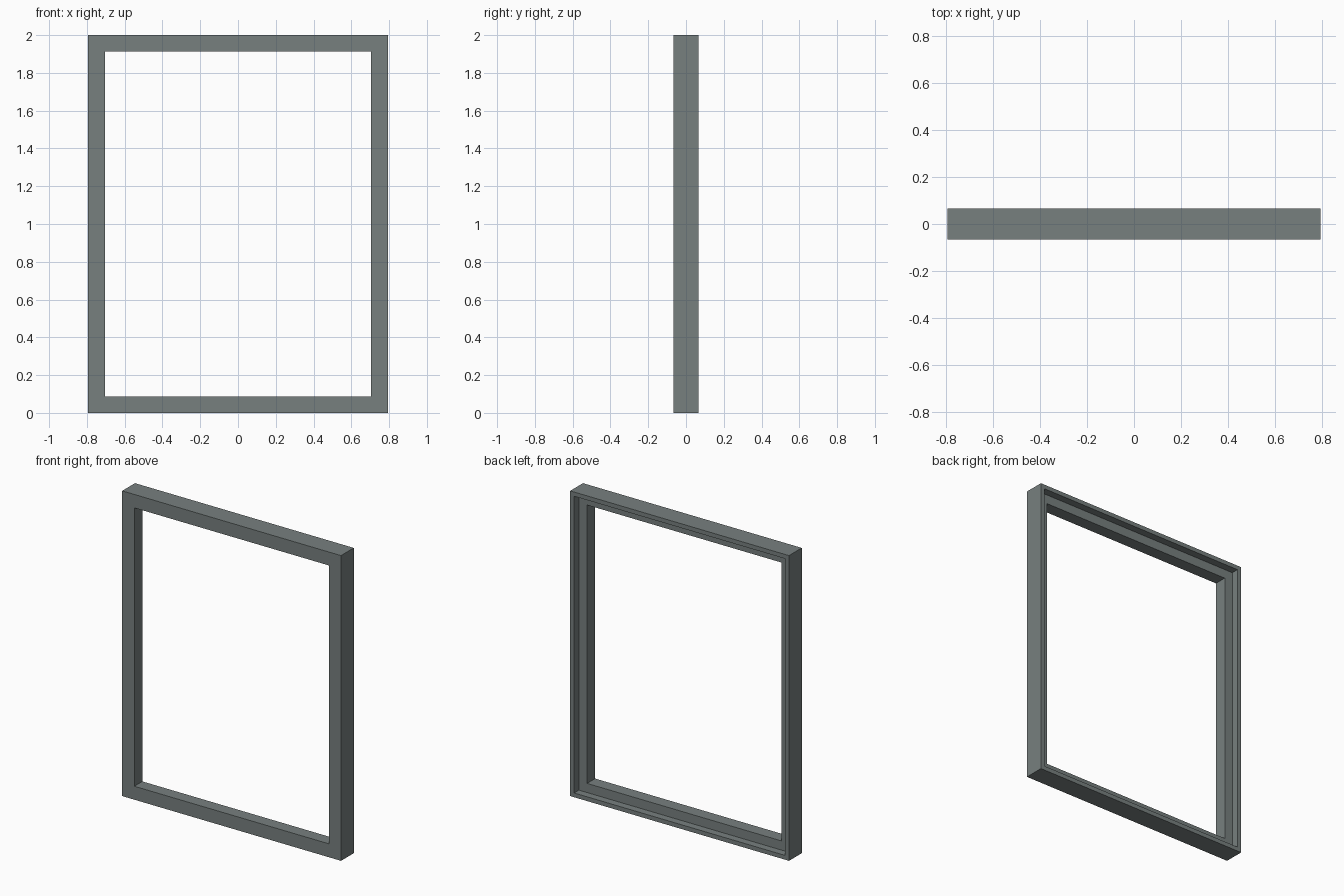
import bpy, bmesh

if "Cube" in bpy.data.objects:
    bpy.data.objects.remove(bpy.data.objects["Cube"])

W, H = 0.793, 2.0          # half width, full height
D = 0.066                  # half depth

# Moulding section: (inset from the outer edge, y); the back has a stepped rebate
profile = [(0, -D), (0.088, -D), (0.088, 0.017), (0.028, 0.017), (0.028, D), (0, D)]

mat = bpy.data.materials.new("slate grey")
mat.diffuse_color = (0.185, 0.215, 0.212, 1)
mat.use_nodes = True
mat.node_tree.nodes["Principled BSDF"].inputs["Base Color"].default_value = mat.diffuse_color

# Sweep the section around the four mitred corners
bm = bmesh.new()
rings = []
for sx, top in ((-1, 0), (1, 0), (1, 1), (-1, 1)):
    rings.append([bm.verts.new((sx * (W - i), y, H - i if top else i)) for i, y in profile])
n = len(profile)
for c in range(4):
    a, b = rings[c], rings[(c + 1) % 4]
    for k in range(n):
        j = (k + 1) % n
        bm.faces.new((a[k], b[k], b[j], a[j]))
bmesh.ops.recalc_face_normals(bm, faces=bm.faces)

mesh = bpy.data.meshes.new("window_frame")
bm.to_mesh(mesh)
bm.free()
mesh.materials.append(mat)
bpy.context.collection.objects.link(bpy.data.objects.new("window_frame", mesh))
